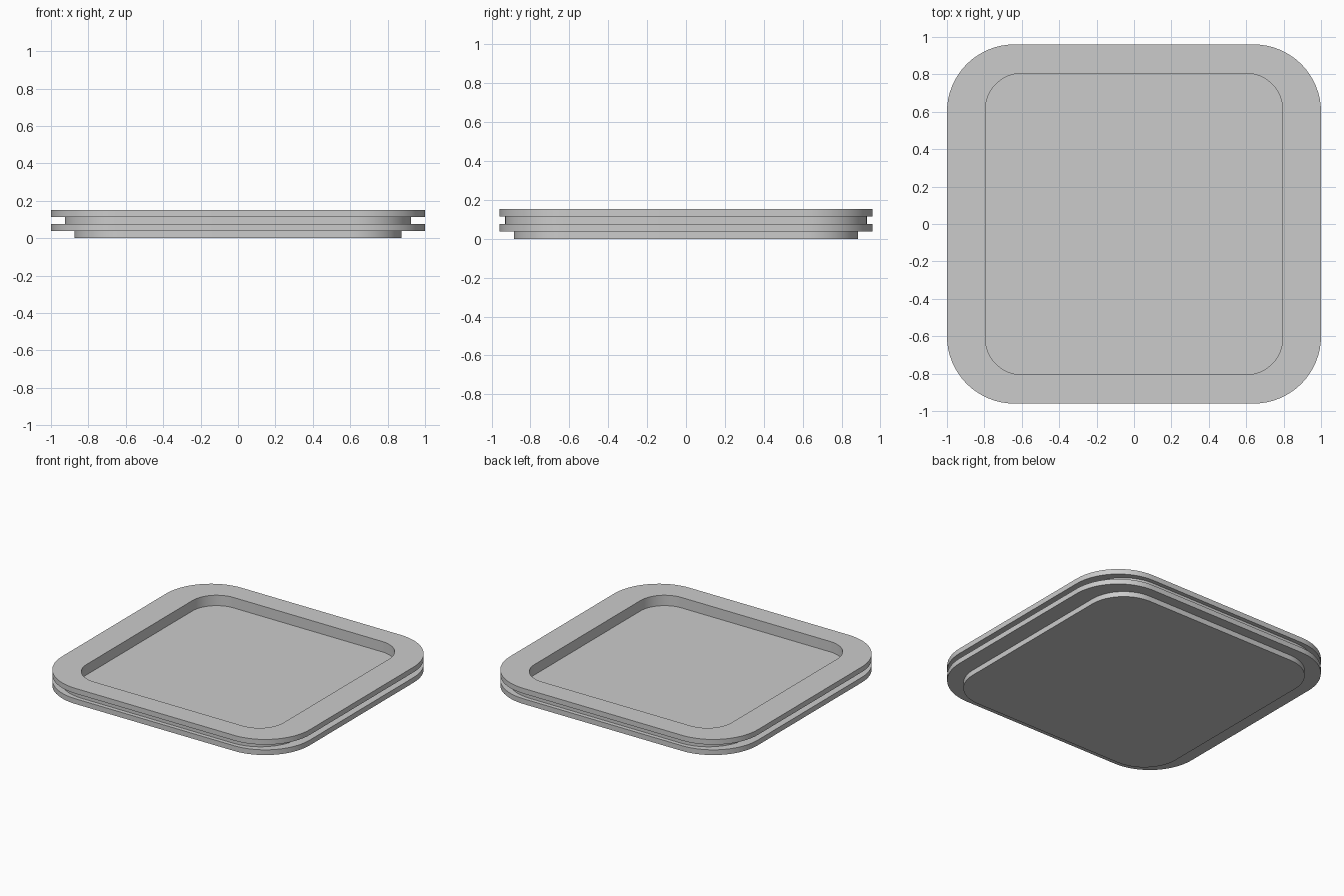
import bpy, bmesh, math

cube = bpy.data.objects.get("Cube")
if cube:
    bpy.data.objects.remove(cube, do_unlink=True)

# Single grey material
GREY = (0.6, 0.6, 0.6, 1.0)
grey = bpy.data.materials.new("plain grey")
grey.use_nodes = True
grey.diffuse_color = GREY
grey.node_tree.nodes["Principled BSDF"].inputs["Base Color"].default_value = GREY

SEGMENTS = 16  # per rounded corner


def outline(half_x, half_y, radius):
    """Counter-clockwise rounded rectangle."""
    points = []
    for corner, (sx, sy) in enumerate([(1, 1), (-1, 1), (-1, -1), (1, -1)]):
        for i in range(SEGMENTS + 1):
            a = (corner + i / SEGMENTS) * math.pi / 2
            points.append((sx * (half_x - radius) + radius * math.cos(a),
                           sy * (half_y - radius) + radius * math.sin(a)))
    return points


def slab(name, bottom, top, outer, inner=None):
    """Rounded slab, or a frame when an inner outline is given."""
    bm = bmesh.new()

    def ring(shape, z):
        return [bm.verts.new((x, y, z)) for x, y in outline(*shape)]

    def bridge(a, b):
        n = len(a)
        for i in range(n):
            j = (i + 1) % n
            bm.faces.new((a[i], a[j], b[j], b[i]))

    low, high = ring(outer, bottom), ring(outer, top)
    bridge(low, high)
    if inner:
        inner_low, inner_high = ring(inner, bottom), ring(inner, top)
        bridge(high, inner_high)
        bridge(inner_high, inner_low)
        bridge(inner_low, low)
    else:
        bm.faces.new(high)
        bm.faces.new(low[::-1])
    bmesh.ops.recalc_face_normals(bm, faces=bm.faces)
    mesh = bpy.data.meshes.new(name)
    bm.to_mesh(mesh)
    bm.free()
    mesh.materials.append(grey)
    obj = bpy.data.objects.new(name, mesh)
    bpy.context.collection.objects.link(obj)
    bpy.ops.object.select_all(action='DESELECT')
    obj.select_set(True)
    bpy.context.view_layer.objects.active = obj
    bpy.ops.object.shade_smooth_by_angle(angle=math.radians(30))


# Half width, half depth and corner radius of each outline
FOOT = (0.875, 0.885, 0.27)
GROOVE = (0.925, 0.93, 0.31)
RIM = (1.0, 0.96, 0.36)
RECESS = (0.795, 0.805, 0.195)
LAYER = 0.038

# Stacked layers; the two upper frames surround the recessed floor
slab("foot", 0, LAYER, FOOT)
slab("lower_plate", LAYER, 2 * LAYER, RIM)
slab("groove_frame", 2 * LAYER, 3 * LAYER, GROOVE, RECESS)
slab("top_frame", 3 * LAYER, 4 * LAYER, RIM, RECESS)
